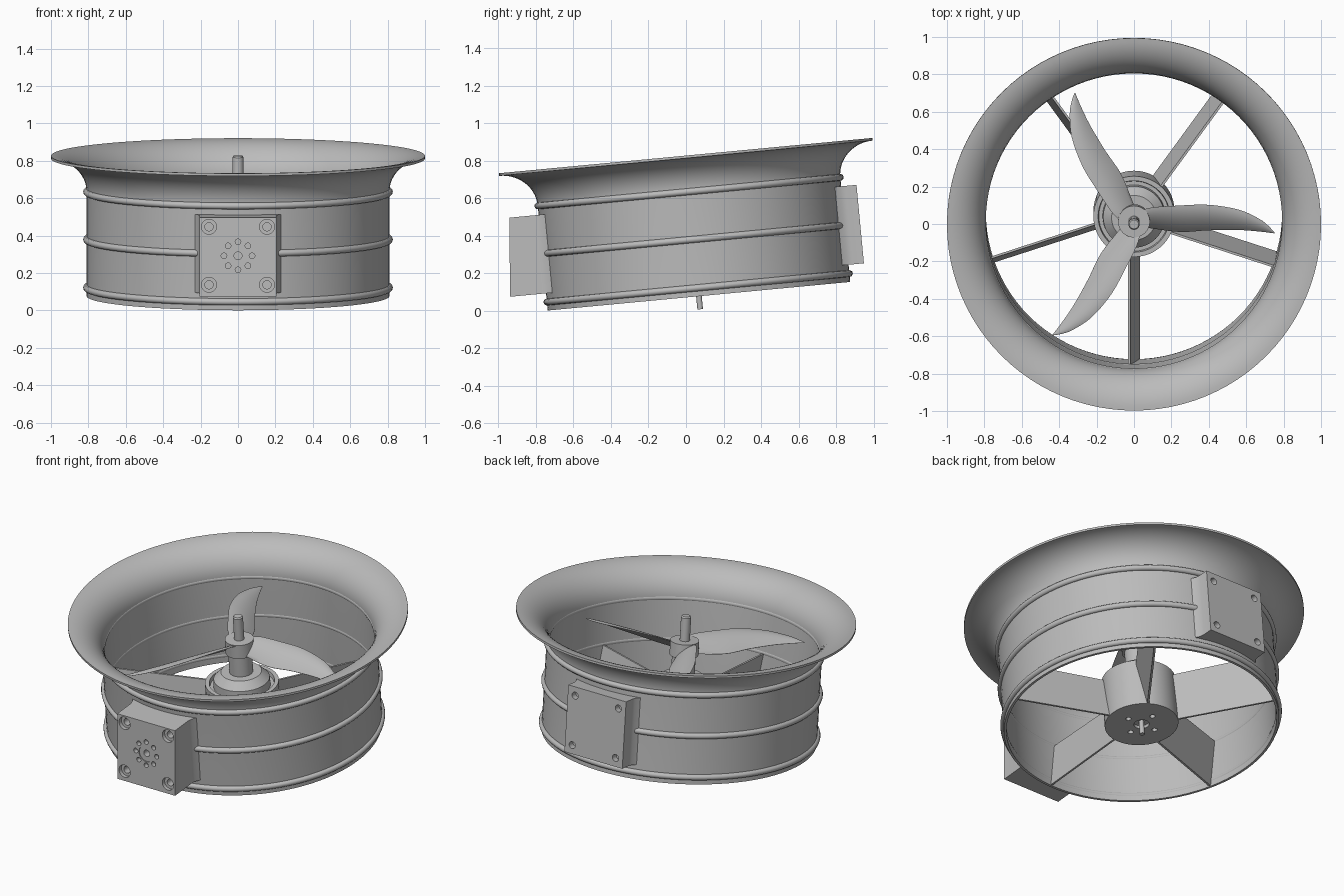
import bpy, bmesh, math
from mathutils import Matrix, Vector

if "Cube" in bpy.data.objects:
    bpy.data.objects.remove(bpy.data.objects["Cube"])

TILT_ANGLE = math.radians(5.4)
TILT = Matrix.Translation((0, 0.069, 0.077)) @ Matrix.Rotation(TILT_ANGLE, 4, 'X')
HEIGHT, INNER, OUTER = 0.753, 0.795, 0.81

metal = bpy.data.materials.new("grey metal")
metal.use_nodes = True
metal.diffuse_color = (0.5, 0.5, 0.5, 1)
metal.node_tree.nodes["Principled BSDF"].inputs["Base Color"].default_value = (0.5, 0.5, 0.5, 1)


def finish(name, bm, matrix):
    bmesh.ops.remove_doubles(bm, verts=bm.verts, dist=1e-5)
    bmesh.ops.recalc_face_normals(bm, faces=bm.faces)
    mesh = bpy.data.meshes.new(name)
    bm.to_mesh(mesh)
    bm.free()
    mesh.materials.append(metal)
    obj = bpy.data.objects.new(name, mesh)
    bpy.context.collection.objects.link(obj)
    obj.matrix_world = matrix
    return obj


def smooth(obj, angle=30):
    bpy.ops.object.select_all(action='DESELECT')
    obj.select_set(True)
    bpy.context.view_layer.objects.active = obj
    bpy.ops.object.shade_smooth_by_angle(angle=math.radians(angle))


def loft(name, rings, wrap=False, matrix=TILT):
    """Skin matching closed rings; cap the ends unless they wrap round."""
    bm = bmesh.new()
    rows = [[bm.verts.new(p) for p in ring] for ring in rings]
    pairs = list(zip(rows, rows[1:] + rows[:1] if wrap else rows[1:]))
    for a, b in pairs:
        for i in range(len(a)):
            j = (i + 1) % len(a)
            bm.faces.new((a[i], a[j], b[j], b[i]))
    if not wrap:
        bm.faces.new(rows[0][::-1])
        bm.faces.new(rows[-1])
    return finish(name, bm, matrix)


def lathe(name, profile, steps=72):
    """Turn a profile of (radius, height) about the duct axis."""
    rings = []
    for k in range(steps):
        a = math.tau * k / steps
        rings.append([(r * math.cos(a), r * math.sin(a), h) for r, h in profile])
    return loft(name, rings, wrap=True)


def drill(obj, holes):
    """Cut cylinders, each (matrix, radius, depth), into a part."""
    bm = bmesh.new()
    for m, radius, depth in holes:
        bmesh.ops.create_cone(bm, cap_ends=True, segments=24, radius1=radius,
                              radius2=radius, depth=2 * depth, matrix=m)
    cutter = finish("cutter", bm, Matrix())
    cutter.hide_render = True
    mod = obj.modifiers.new("holes", 'BOOLEAN')
    mod.operation, mod.solver, mod.object = 'DIFFERENCE', 'EXACT', cutter
    bpy.ops.object.select_all(action='DESELECT')
    obj.select_set(True)
    bpy.context.view_layer.objects.active = obj
    bpy.ops.object.modifier_apply(modifier=mod.name)
    bpy.data.objects.remove(cutter)


def quarter(radius, base, top, steps=14):
    """Flared mouth curve from the wall out to the lip."""
    pts = []
    for i in range(steps + 1):
        a = math.pi / 2 * i / steps
        pts.append((1 - (1 - radius) * math.cos(a), base + (top - base) * math.sin(a)))
    return pts


# Duct wall with bell mouth
duct = lathe("duct", [(INNER, 0)] + quarter(INNER, 0.56, HEIGHT)
             + quarter(OUTER, 0.56, HEIGHT - 0.014)[::-1] + [(OUTER, 0)], 96)
smooth(duct)

# Raised ribs round the duct
for label, h in (("lower", 0.045), ("middle", 0.304), ("upper", 0.56)):
    circle = [(OUTER + 0.018 * math.cos(math.tau * i / 12),
               h + 0.018 * math.sin(math.tau * i / 12)) for i in range(12)]
    smooth(lathe(label + "_rib", circle, 96), 50)

# Motor body and shaft boss
motor = lathe("motor", [(0, 0), (0.217, 0), (0.217, 0.31), (0.192, 0.31), (0.188, 0.285),
                        (0.168, 0.285), (0.165, 0.335), (0.12, 0.38), (0, 0.38)], 48)
face_holes = [(Matrix.Translation((0.1 * math.cos(a), 0.1 * math.sin(a), 0)), 0.016, 0.03)
              for a in (math.tau * k / 4 for k in range(4))]
face_holes.append((Matrix(), 0.045, 0.02))
drill(motor, [(TILT @ m, r, d) for m, r, d in face_holes])
smooth(motor)
smooth(lathe("propeller_hub", [(0, 0.37), (0.07, 0.37), (0.07, 0.51), (0.085, 0.51),
                               (0.085, 0.6), (0, 0.6)], 40))
smooth(lathe("top_shaft", [(0, 0.59), (0.03, 0.59), (0.03, 0.745), (0.024, HEIGHT), (0, HEIGHT)], 24))
smooth(lathe("bottom_shaft", [(0, -0.07), (0.015, -0.07), (0.015, 0.03), (0, 0.03)], 20))

# Five leaning stator vanes
for k in range(5):
    turn = Matrix.Rotation(math.radians(270 + 72 * k), 4, 'Z')
    rings = []
    for r, top in ((0.205, 0.285), (0.799, 0.3)):
        rings.append([(r, 0.031, 0.004), (r, 0.019, 0.004), (r, -0.031, top), (r, -0.019, top)])
    loft("stator_vane_%d" % (k + 1), rings, matrix=TILT @ turn)


def curve_through(points, t):
    """Smooth value through evenly numbered points."""
    i = min(int(t), len(points) - 2)
    p = [Vector(points[max(0, min(len(points) - 1, i + d))]) for d in (-1, 0, 1, 2)]
    u = t - i
    return 0.5 * (2 * p[1] + (p[2] - p[0]) * u + (2 * p[0] - 5 * p[1] + 4 * p[2] - p[3]) * u ** 2
                  + (3 * p[1] - p[0] - 3 * p[2] + p[3]) * u ** 3)


# Three swept blades: stations of (radius, leading edge, trailing edge)
STATIONS = [(0.04, 0.06, -0.035), (0.1, 0.077, -0.045), (0.25, 0.087, -0.064), (0.4, 0.09, -0.054),
            (0.56, 0.062, -0.052), (0.67, 0.01, -0.06), (0.72, -0.03, -0.066), (0.75, -0.064, -0.07)]
SPAN, CHORD = 28, 10
for k in range(3):
    rings = []
    for s in range(SPAN + 1):
        r, lead, trail = curve_through(STATIONS, s / SPAN * (len(STATIONS) - 1))
        slope = 0.75 - 0.55 * r
        thick = min(0.011, 0.1 * (lead - trail))
        upper, lower = [], []
        for c in range(CHORD + 1):
            f = c / CHORD
            y = trail + (lead - trail) * f
            bulge = 4 * f * (1 - f)
            mid = 0.548 + slope * y + 0.1 * (lead - trail) * bulge
            upper.append((r, y, mid + thick * (0.15 + bulge) / 2))
            lower.append((r, y, mid - thick * (0.15 + bulge) / 2))
        rings.append(upper + lower[::-1])
    turn = Matrix.Rotation(math.radians(120 * k), 4, 'Z')
    smooth(loft("blade_%d" % (k + 1), rings, matrix=TILT @ turn), 40)


def mount_box(name, sign, y_low, y_high):
    """Block whose back follows the duct wall, with a small flare at the wall."""
    rings = []
    for h, face in ((0.092, y_low), (0.512, y_high)):
        plan = [(-0.207, face), (0.207, face), (0.207, 0.83), (0.212, 0.805), (0.23, 0.775)]
        plan += [(x, math.sqrt(0.803 ** 2 - x * x)) for x in (0.2, 0.12, 0.04, -0.04, -0.12, -0.2)]
        plan += [(-0.23, 0.775), (-0.212, 0.805), (-0.207, 0.83)]
        rings.append([(x, sign * y, h) for x, y in plan])
    return loft(name, rings)


AXIS_Y = Matrix.Rotation(math.pi / 2, 4, 'X')
CORNERS = [(x, z) for x in (-0.155, 0.155) for z in (-0.155, 0.155)]

# Front mounting block: upright face, counterbored corners and a hole circle
front_box = mount_box("front_mount", -1, 1.004, 0.965)


def front_hole(x, z, radius, depth):
    return (Matrix.Translation((x, -0.94, 0.292 + z)) @ AXIS_Y, radius, depth)


drill(front_box, [front_hole(x, z, 0.04, 0.025) for x, z in CORNERS]
      + [front_hole(0, 0, 0.052, 0.006)])
drill(front_box, [front_hole(x, z, 0.022, 0.07) for x, z in CORNERS]
      + [front_hole(0, 0, 0.021, 0.05)]
      + [front_hole(0.075 * math.cos(a), 0.075 * math.sin(a), 0.015, 0.03)
         for a in (math.tau * k / 8 for k in range(8))])
smooth(front_box)

# Rear mounting block: square to the duct, plain corner holes
rear_box = mount_box("rear_mount", 1, 0.892, 0.892)
drill(rear_box, [(TILT @ Matrix.Translation((x, 0.892, 0.302 + z)) @ AXIS_Y, 0.022, 0.04)
                 for x, z in CORNERS])
smooth(rear_box)
